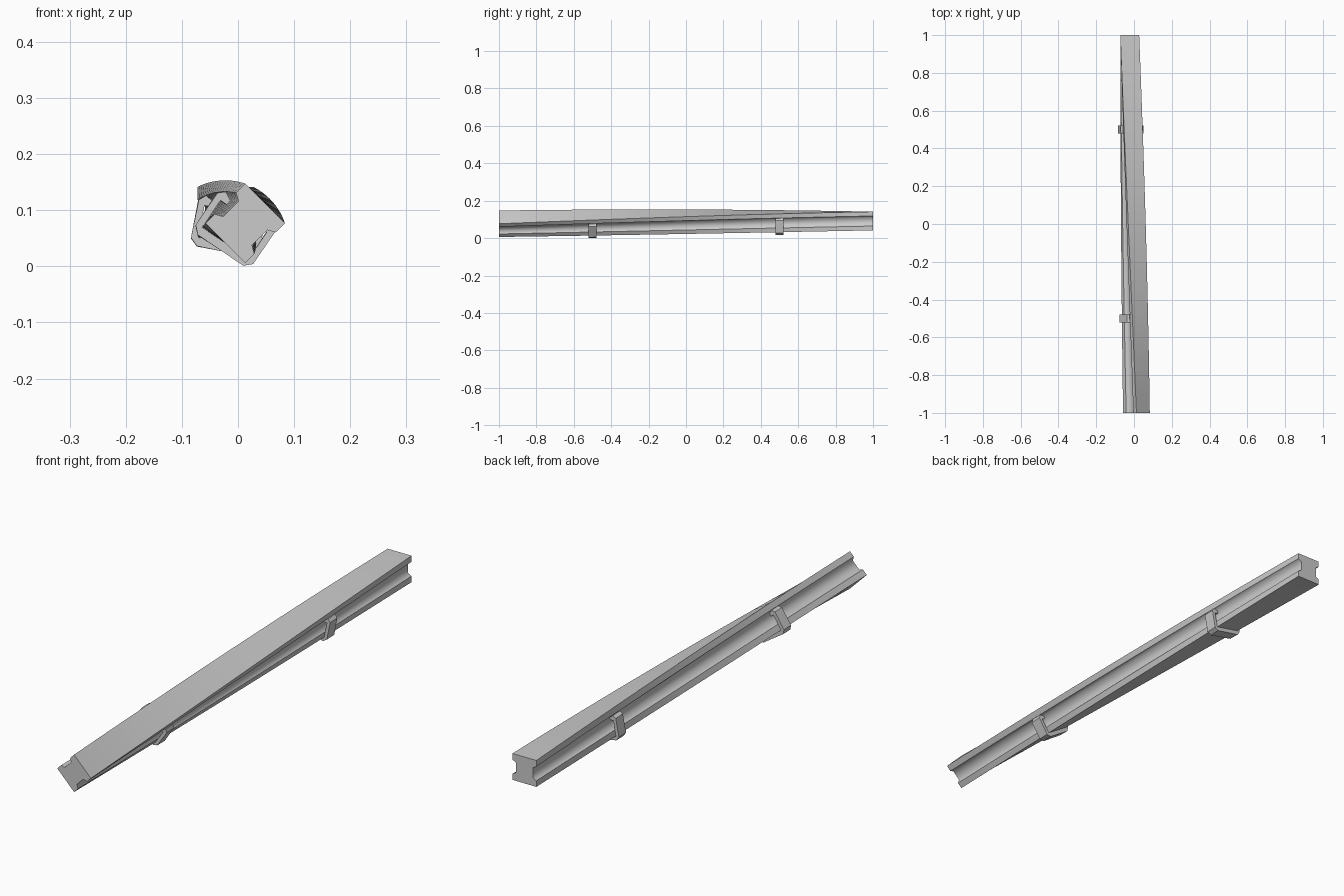
import bpy, bmesh, math

if "Cube" in bpy.data.objects:
    bpy.data.objects.remove(bpy.data.objects["Cube"])

PIVOT_X, PIVOT_Z = -0.0225, 0.0415   # bottom centre of the beam, axis of the twist
ROLL = math.radians(45)              # roll at the front end, zero at the back


def place(a, b, y):
    """Section coordinates (a sideways, b up) rolled about the twist axis."""
    t = ROLL * (1 - y) / 2
    return (PIVOT_X + a * math.cos(t) + b * math.sin(t), y,
            PIVOT_Z - a * math.sin(t) + b * math.cos(t))


def twisted_sweep(name, profile, y0, y1, steps, soft=()):
    """Sweep a closed profile along y; corners listed in soft stay smooth."""
    bm = bmesh.new()
    n = len(profile)
    rings = [[bm.verts.new(place(a, b, y0 + (y1 - y0) * i / steps)) for a, b in profile]
             for i in range(steps + 1)]
    for r0, r1 in zip(rings, rings[1:]):
        for j in range(n):
            k = (j + 1) % n
            bm.faces.new((r0[j], r0[k], r1[k], r1[j])).smooth = True
    bm.faces.new(rings[0])
    bm.faces.new(rings[-1])
    bmesh.ops.recalc_face_normals(bm, faces=bm.faces)
    # keep lengthwise corners and end outlines crisp
    for r0, r1 in zip(rings, rings[1:]):
        for j in range(n):
            if profile[j] not in soft:
                bm.edges.get((r0[j], r1[j])).smooth = False
    for ring in (rings[0], rings[-1]):
        for j in range(n):
            bm.edges.get((ring[j], ring[(j + 1) % n])).smooth = False
    mesh = bpy.data.meshes.new(name)
    bm.to_mesh(mesh)
    bm.free()
    obj = bpy.data.objects.new(name, mesh)
    bpy.context.collection.objects.link(obj)
    return obj


def mirrored(half):
    return half + [(-a, b) for a, b in reversed(half)]


# Beam with a shallow groove down each side
groove = [(0.036, 0.031), (0.036, 0.069)]
beam_half = [(0.05, 0), (0.05, 0.023)] + groove + [(0.05, 0.077), (0.05, 0.1)]
beam_soft = groove + [(-a, b) for a, b in groove]
twisted_sweep("twisted_beam", mirrored(beam_half), -1, 1, 20, beam_soft)

# Clips: plate under the beam, arms up both sides, tips hooked into the grooves
outer = [(0.049, -0.0155), (0.062, -0.003), (0.062, 0.066), (0.051, 0.076), (0.036, 0.068)]
inner = [(0.036, 0.058), (0.05, 0.058), (0.05, 0.0)]
clip = mirrored(outer + inner)
for label, y in (("front_clip", -0.5), ("back_clip", 0.5)):
    twisted_sweep(label, clip, y - 0.022, y + 0.022, 1)
